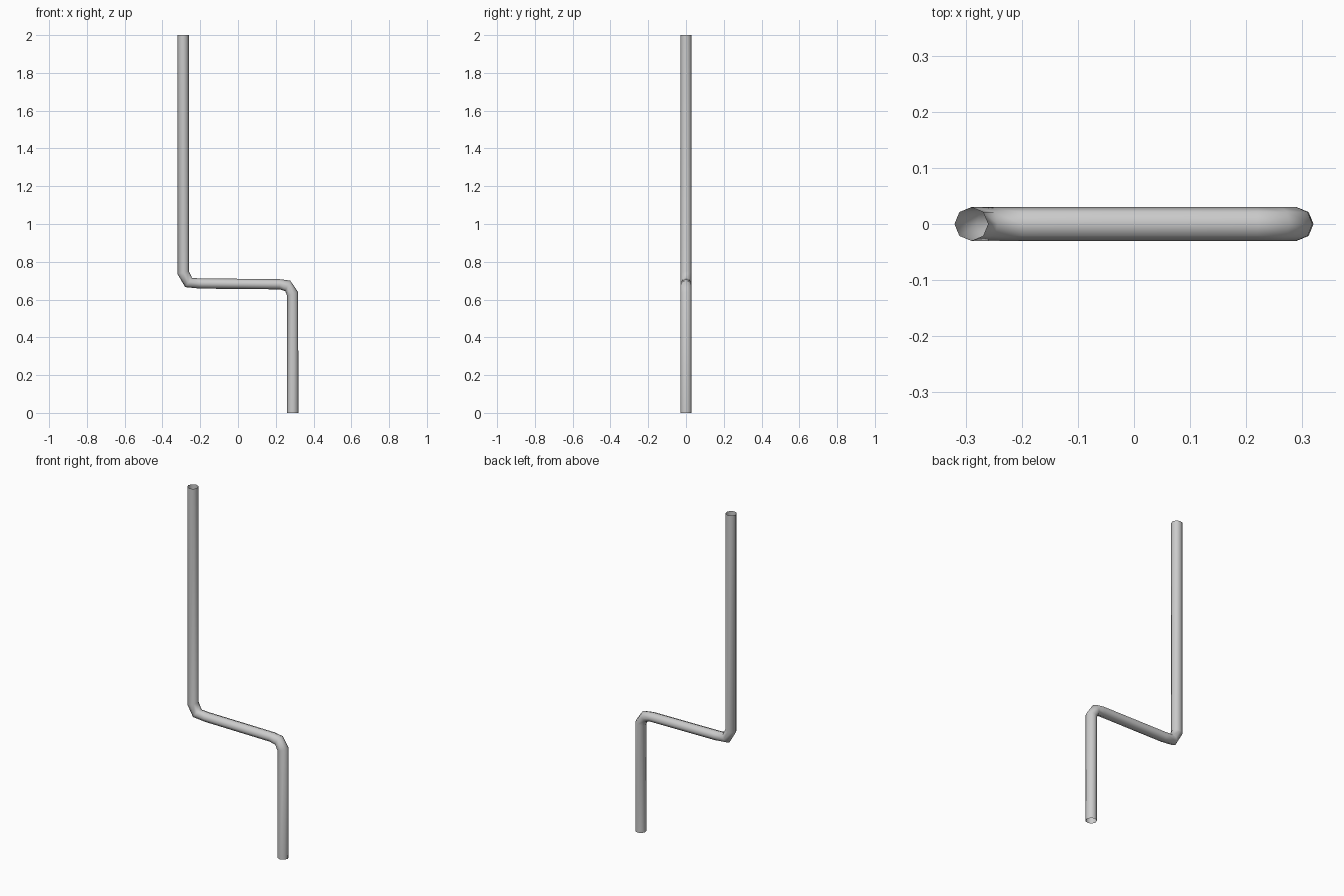
import bpy, bmesh
from math import cos, sin, pi
from mathutils import Vector

if "Cube" in bpy.data.objects:
    bpy.data.objects.remove(bpy.data.objects["Cube"])

SIDES, HALF_DEPTH = 8, 0.03

# Cross-section edges along the bent path: (upper/right x, z, lower/left x, z)
rings = [
    (0.32, 0.0, 0.26, 0.0),
    (0.318, 0.64, 0.26, 0.62),
    (0.277, 0.70, 0.25, 0.645),
    (0.22, 0.708, 0.22, 0.654),
    (-0.20, 0.712, -0.20, 0.658),
    (-0.243, 0.714, -0.28, 0.666),
    (-0.26, 0.75, -0.32, 0.735),
    (-0.26, 2.0, -0.32, 2.0),
]

# Open-ended eight-sided pipe
bm = bmesh.new()
loops = []
for ax, az, bx, bz in rings:
    a, b = Vector((ax, 0, az)), Vector((bx, 0, bz))
    mid, half = (a + b) / 2, (a - b) / 2
    loops.append([bm.verts.new(mid + half * cos(2 * pi * i / SIDES)
                               + Vector((0, HALF_DEPTH * sin(2 * pi * i / SIDES), 0)))
                  for i in range(SIDES)])
for lo, hi in zip(loops, loops[1:]):
    for i in range(SIDES):
        j = (i + 1) % SIDES
        bm.faces.new((lo[i], lo[j], hi[j], hi[i])).smooth = True
bmesh.ops.recalc_face_normals(bm, faces=bm.faces)

mesh = bpy.data.meshes.new("bent_pipe")
bm.to_mesh(mesh)
bm.free()
pipe = bpy.data.objects.new("bent_pipe", mesh)
bpy.context.collection.objects.link(pipe)
